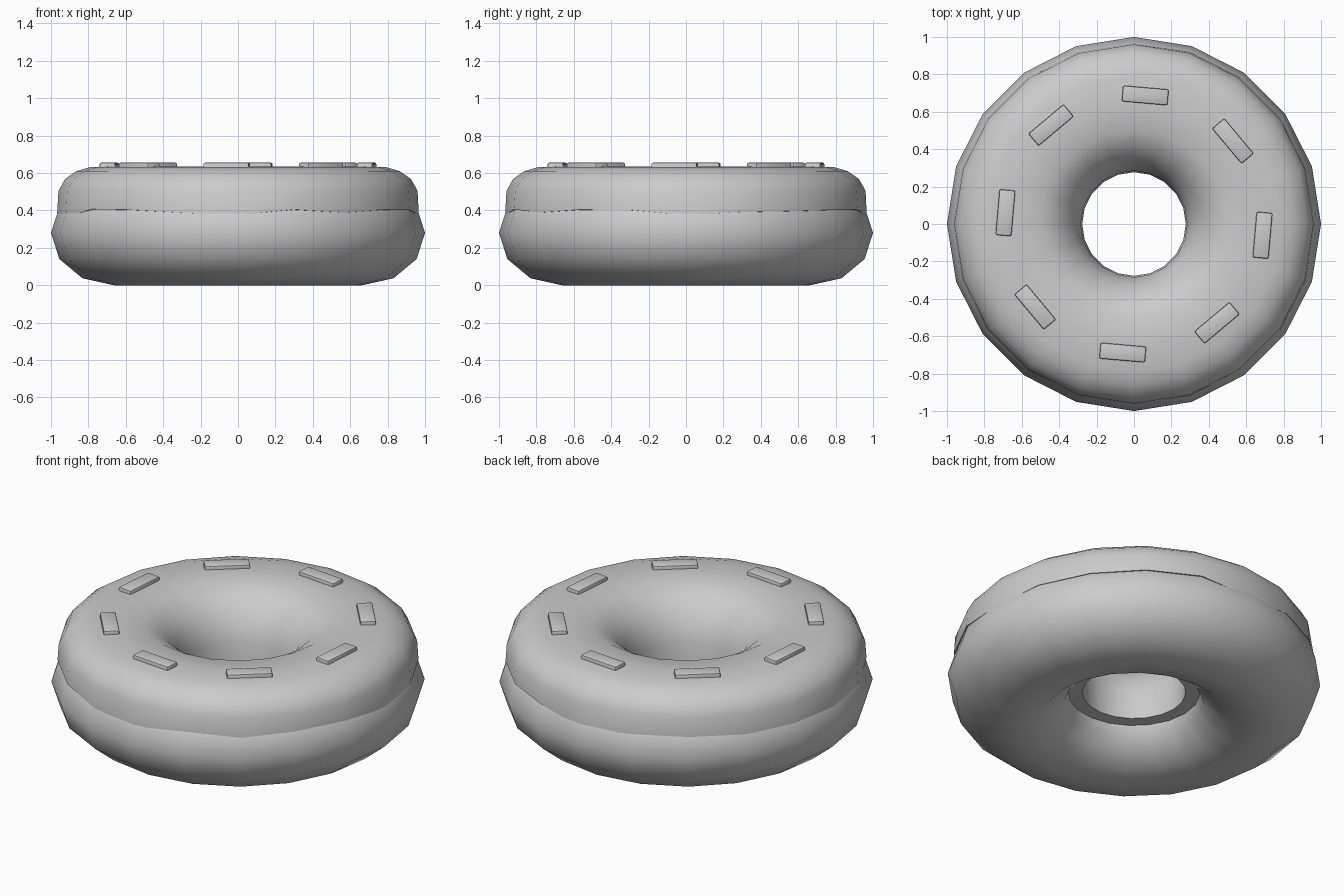
import bpy, bmesh, math, random

SIDES = 20
random.seed(4)

old = bpy.data.objects.get("Cube")
if old:
    bpy.data.objects.remove(old, do_unlink=True)

grey = bpy.data.materials.new("plain grey")
grey.use_nodes = True
grey.diffuse_color = (0.6, 0.6, 0.6, 1)
grey.node_tree.nodes["Principled BSDF"].inputs["Base Color"].default_value = (0.6, 0.6, 0.6, 1)


def finish(name, bm, angle):
    """Turn a bmesh into a smooth-shaded object."""
    bmesh.ops.recalc_face_normals(bm, faces=bm.faces)
    mesh = bpy.data.meshes.new(name)
    bm.to_mesh(mesh)
    bm.free()
    mesh.materials.append(grey)
    obj = bpy.data.objects.new(name, mesh)
    bpy.context.collection.objects.link(obj)
    bpy.ops.object.select_all(action="DESELECT")
    obj.select_set(True)
    bpy.context.view_layer.objects.active = obj
    bpy.ops.object.shade_smooth_by_angle(angle=math.radians(angle))
    return obj


def ring(name, profile, angle, wavy=()):
    """Sweep a closed (radius, height) profile around the z axis."""
    bm = bmesh.new()
    loops = []
    for i in range(SIDES):
        a = math.tau * i / SIDES
        wave = random.uniform(-0.03, 0.02)
        loops.append([bm.verts.new((r * math.cos(a), r * math.sin(a),
                                    z + (wave if k in wavy else 0)))
                      for k, (r, z) in enumerate(profile)])
    n = len(profile)
    for i in range(SIDES):
        p, q = loops[i], loops[(i + 1) % SIDES]
        for k in range(n):
            m = (k + 1) % n
            bm.faces.new((p[k], q[k], q[m], p[m]))
    return finish(name, bm, angle)


# Dough: slightly flattened twelve-sided torus
dough = [(0.664 + 0.336 * math.cos(math.tau * k / 12),
          0.28 + 0.28 * math.sin(math.tau * k / 12)) for k in range(12)]
ring("dough", dough, 60)

# Icing: cap with a wavy outer rim and a sleeve lining the hole
icing = [(0.90, 0.38), (0.967, 0.39), (0.96, 0.505), (0.925, 0.568), (0.865, 0.61),
         (0.79, 0.632), (0.64, 0.635), (0.50, 0.628), (0.40, 0.57), (0.325, 0.48),
         (0.285, 0.37), (0.277, 0.20), (0.38, 0.20), (0.45, 0.34)]
ring("icing", icing, 50, wavy=(0, 1))

# Sprinkles: eight thin bars lying tangent to the ring
for i in range(8):
    a = math.radians(-5 + 45 * i)
    bm = bmesh.new()
    bmesh.ops.create_cube(bm, size=1)
    bmesh.ops.scale(bm, vec=(0.085, 0.245, 0.05), verts=bm.verts)
    bmesh.ops.bevel(bm, geom=bm.edges[:], offset=0.008, segments=2,
                    profile=0.5, affect="EDGES")
    sprinkle = finish(f"sprinkle_{i + 1}", bm, 40)
    sprinkle.location = (0.69 * math.cos(a), 0.69 * math.sin(a), 0.63)
    sprinkle.rotation_euler.z = a
